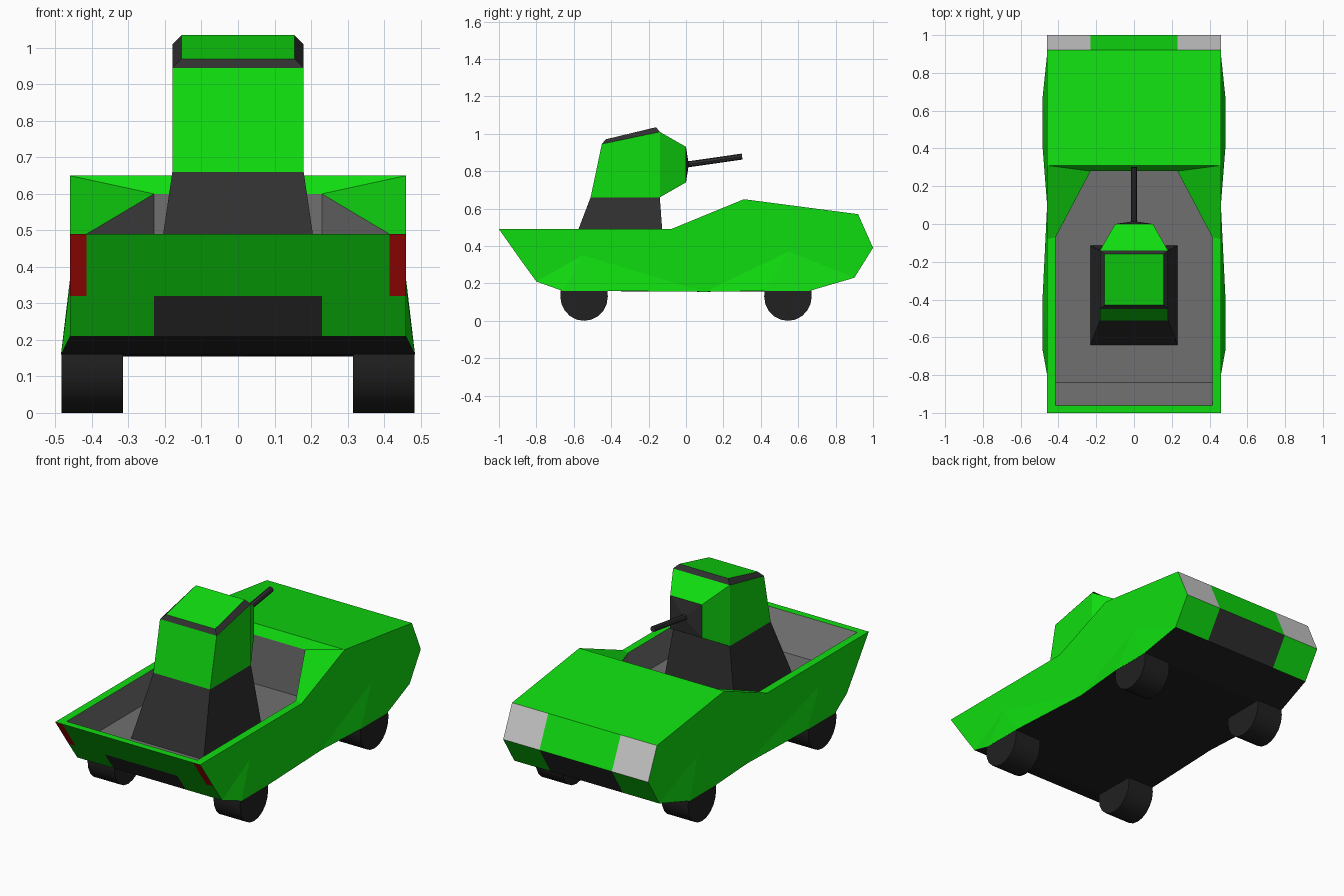
import bpy, bmesh, math
from mathutils import Vector

if "Cube" in bpy.data.objects:
    bpy.data.objects.remove(bpy.data.objects["Cube"])


def material(name, rgb):
    m = bpy.data.materials.new(name)
    m.diffuse_color = (*rgb, 1)
    m.use_nodes = True
    m.node_tree.nodes["Principled BSDF"].inputs["Base Color"].default_value = m.diffuse_color
    return m


GREEN = material("green_paint", (0.005, 0.72, 0.005))
DARK = material("dark_trim", (0.03, 0.03, 0.03))
BLACK = material("black_rubber", (0.015, 0.015, 0.015))
GREY = material("bed_grey", (0.16, 0.16, 0.16))
RED = material("red_lens", (0.6, 0.004, 0.004))
WHITE = material("white_lens", (0.65, 0.65, 0.65))


def to_object(bm, name, mat):
    me = bpy.data.meshes.new(name)
    bm.to_mesh(me)
    bm.free()
    me.materials.append(mat)
    ob = bpy.data.objects.new(name, me)
    bpy.context.collection.objects.link(ob)
    return ob


def mirrored_shell(parts):
    """Weld half faces and their mirror into one closed shell, then split it by part."""
    bm = bmesh.new()
    for i, (_, _, faces) in enumerate(parts):
        for face in faces:
            for s in (1, -1):
                f = bm.faces.new([bm.verts.new((x * s, y, z)) for x, y, z in face])
                f.material_index = i
    bmesh.ops.remove_doubles(bm, verts=bm.verts, dist=1e-4)
    bmesh.ops.recalc_face_normals(bm, faces=bm.faces)
    for i, (name, mat, _) in enumerate(parts):
        b = bm.copy()
        bmesh.ops.delete(b, geom=[f for f in b.faces if f.material_index != i], context='FACES')
        for f in b.faces:
            f.material_index = 0
        to_object(b, name, mat)
    bm.free()


def at(x, p):
    return (x, *p)


def panel(p, q, x0, x1):
    return [at(x0, p), at(x1, p), at(x1, q), at(x0, q)]


# Hull side profile points (y, z)
W, B = 0.46, 0.485
tail_top, tail_mid, tail_low = (-1, 0.49), (-0.88, 0.32), (-0.80, 0.21)
belly_a, belly_b = (-0.66, 0.16), (0.66, 0.16)
nose_low, nose, nose_top = (0.90, 0.23), (1, 0.39), (0.92, 0.57)
ridge, knee = (0.31, 0.65), (-0.08, 0.49)
T, L, N, E = at(W, tail_mid), at(W, tail_low), at(W, nose), at(W, nose_low)
C, D = at(B, belly_a), at(B, belly_b)
C2, M, D2 = (B, -0.41, 0.16), (W, 0.1, 0.155), (B, 0.42, 0.16)
Q1, Q2 = (W, -0.55, 0.35), (W, 0.55, 0.37)
A, K, R, H = (at(W, p) for p in (tail_top, knee, ridge, nose_top))

# Cargo bed opening and floor outline
rim = [(0, -0.96, 0.49), (0.415, -0.96, 0.49), (0.415, -0.07, 0.49),
       (0.23, 0.28, 0.60), (0, 0.28, 0.60)]
floor = [(x, max(y, -0.84), 0.32) for x, y, _ in rim]

hull = [
    [A, K, R, H, N, Q2, Q1, T],
    [T, Q1, L], [L, Q1, C], [C, Q1, C2], [C2, Q1, M], [Q1, Q2, M],
    [M, Q2, D2], [D2, Q2, D], [D, Q2, E], [E, Q2, N],
    panel(ridge, nose_top, 0, W),
    panel(nose_top, nose, 0, 0.23), panel(nose, nose_low, 0.23, W),
    panel(tail_top, tail_mid, 0, 0.23), panel(tail_top, tail_mid, 0.23, 0.415),
    panel(tail_mid, tail_low, 0.23, W),
    [at(0, tail_top), A, rim[1], rim[0]], [A, K, rim[2], rim[1]],
    [K, R, rim[3], rim[2]], [R, at(0, ridge), rim[4], rim[3]],
]
underbody = [
    [at(0, tail_low), L, C, at(0, belly_a)],
    [at(0, belly_a), C, C2, M, (0, 0.1, 0.155)],
    [(0, 0.1, 0.155), M, D2, D, at(0, belly_b)],
    [at(0, belly_b), D, E, at(0, nose_low)],
]
bed = [floor] + [[rim[i], rim[i + 1], floor[i + 1], floor[i]] for i in range(4)]

mirrored_shell([
    ("hull", GREEN, hull),
    ("underbody", BLACK, underbody),
    ("cargo_bed", GREY, bed),
    ("tail_lights", RED, [panel(tail_top, tail_mid, 0.415, W)]),
    ("headlights", WHITE, [panel(nose_top, nose, 0.23, W)]),
    ("tail_plate", DARK, [panel(tail_mid, tail_low, 0, 0.23)]),
    ("nose_grille", DARK, [panel(nose, nose_low, 0, 0.23)]),
])


# Turret on its flared pedestal
def mid(p):
    return (0, p[1], p[2])


def span(p, q):
    return [mid(p), p, q, mid(q)]


p0, p1 = (0.23, -0.64, 0.32), (0.23, -0.115, 0.32)
b0, b1 = (0.18, -0.51, 0.66), (0.18, -0.14, 0.66)
t0, t1 = (0.18, -0.45, 0.945), (0.18, -0.14, 1.01)
f0, f1 = (0.10, 0.0, 0.74), (0.10, 0.0, 0.93)
r0, r1 = (0.155, -0.43, 0.97), (0.155, -0.16, 1.035)
tip = (0, 0.015, 0.835)
mirrored_shell([
    ("turret_pedestal", DARK, [span(p0, p1), span(p0, b0), span(p1, b1), [p0, p1, b1, b0]]),
    ("turret_body", GREEN, [span(b0, t0), [b0, b1, t1, t0], [b1, f0, f1, t1],
                            span(b1, f0), span(t1, f1), span(r0, r1)]),
    ("turret_roof_trim", DARK, [span(t0, r0), span(t1, r1), [t0, t1, r1, r0]]),
    ("gun_shield", DARK, [[mid(f0), f0, tip], [f0, f1, tip], [f1, mid(f1), tip]]),
])


def smooth(ob):
    bpy.ops.object.select_all(action='DESELECT')
    ob.select_set(True)
    bpy.context.view_layer.objects.active = ob
    bpy.ops.object.shade_smooth_by_angle(angle=math.radians(40))


# Gun barrel
start, end = Vector((0, 0, 0.835)), Vector((0, 0.30, 0.878))
bm = bmesh.new()
bmesh.ops.create_cone(bm, cap_ends=True, segments=8, radius1=0.016, radius2=0.016,
                      depth=(end - start).length)
barrel = to_object(bm, "gun_barrel", DARK)
barrel.location = (start + end) / 2
barrel.rotation_euler = (end - start).to_track_quat('Z', 'Y').to_euler()
smooth(barrel)

# Wheels: round below, cut flat where they meet the underbody
arc = [(0.127 * math.cos(a), 0.13 + 0.13 * math.sin(a))
       for a in (math.pi * (1 + i / 10) for i in range(11))]
outline = [(-0.125, 0.162)] + arc + [(0.125, 0.162)]
for end_name, cy in (("front", -0.545), ("rear", 0.545)):
    for side, s in (("right", 1), ("left", -1)):
        bm = bmesh.new()
        face = bm.faces.new([bm.verts.new((0.315 * s, cy + y, z)) for y, z in outline])
        ext = bmesh.ops.extrude_face_region(bm, geom=[face], use_keep_orig=True)
        bmesh.ops.translate(bm, vec=(0.169 * s, 0, 0),
                            verts=[g for g in ext["geom"] if isinstance(g, bmesh.types.BMVert)])
        bmesh.ops.recalc_face_normals(bm, faces=bm.faces)
        smooth(to_object(bm, f"{end_name}_{side}_wheel", BLACK))
